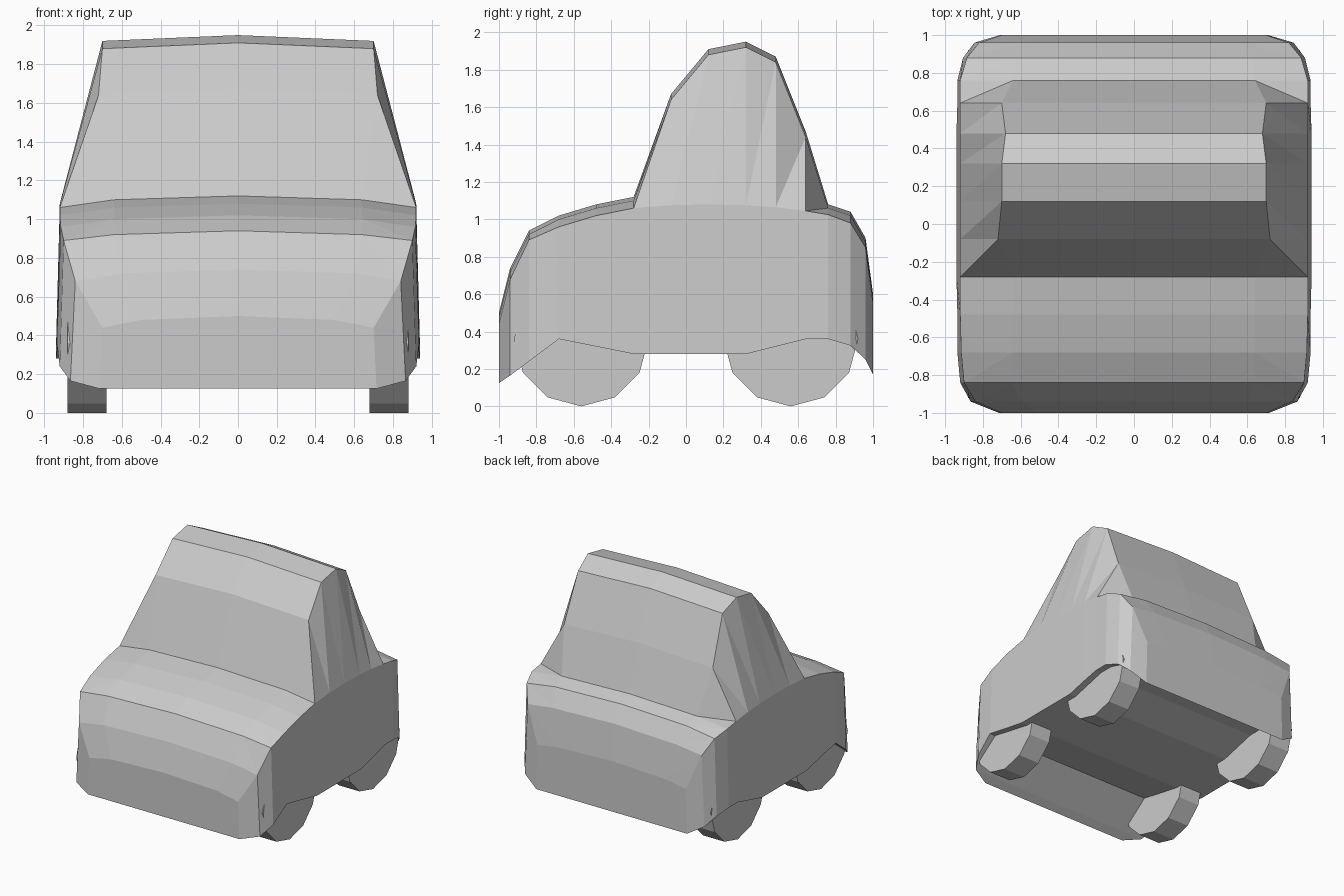
import bpy, bmesh, math

# Body sections along y:
# y, bottom half width, bottom z, belt half width, belt z, inner half width, inner z, centre z
SECTIONS = [
    (-1.00, .715, .125, .70, .44, .50, .48, .50),
    (-0.94, .865, .165, .84, .68, .60, .72, .74),
    (-0.84, .92, .24, .90, .89, .64, .92, .94),
    (-0.68, .935, .36, .915, .96, .64, 1.00, 1.02),
    (-0.48, .935, .32, .92, 1.02, .64, 1.06, 1.08),
    (-0.28, .94, .28, .92, 1.06, .64, 1.10, 1.12),
    (-0.08, .94, .28, .92, 1.075, .72, 1.64, 1.67),
    (0.12, .94, .28, .92, 1.08, .70, 1.88, 1.91),
    (0.32, .94, .28, .92, 1.075, .70, 1.92, 1.95),
    (0.48, .94, .32, .92, 1.065, .68, 1.84, 1.87),
    (0.64, .935, .36, .92, 1.045, .70, 1.44, 1.47),
    (0.76, .935, .36, .92, 1.025, .64, 1.06, 1.08),
    (0.88, .905, .325, .885, .98, .62, 1.02, 1.04),
    (0.96, .845, .25, .82, .85, .58, .88, .90),
    (1.00, .71, .17, .70, .55, .50, .58, .60),
]


def make_object(name, bm):
    bmesh.ops.recalc_face_normals(bm, faces=bm.faces)
    mesh = bpy.data.meshes.new(name)
    bm.to_mesh(mesh)
    bm.free()
    obj = bpy.data.objects.new(name, mesh)
    bpy.context.collection.objects.link(obj)
    return obj


# Car body with cabin, lofted through the sections
bm = bmesh.new()
rings = []
for y, bx, bz, ex, ez, ix, iz, cz in SECTIONS:
    half = [(bx, bz), (ex, ez), (ix, iz)]
    pts = half + [(0, cz)] + [(-x, z) for x, z in reversed(half)]
    rings.append([bm.verts.new((x, y, z)) for x, z in pts])
for a, b in zip(rings, rings[1:]):
    for k in range(7):
        n = (k + 1) % 7
        if k == 1:        # belt to roof edge, right side
            bm.faces.new((a[1], a[2], b[2]))
            bm.faces.new((a[1], b[2], b[1]))
        elif k == 4:      # belt to roof edge, left side
            bm.faces.new((a[5], b[4], a[4]))
            bm.faces.new((a[5], b[5], b[4]))
        else:
            bm.faces.new((a[k], a[n], b[n], b[k]))
bm.faces.new(rings[0])
bm.faces.new(rings[-1])
make_object("car_body", bm)

# Four twelve-sided wheels
for end, y in (("front", -.56), ("rear", .56)):
    for side, x in (("right", .78), ("left", -.78)):
        bpy.ops.mesh.primitive_cylinder_add(
            vertices=12, radius=.36, depth=.20,
            location=(x, y, .36), rotation=(0, math.pi / 2, 0))
        bpy.context.object.name = f"{end}_{side}_wheel"
